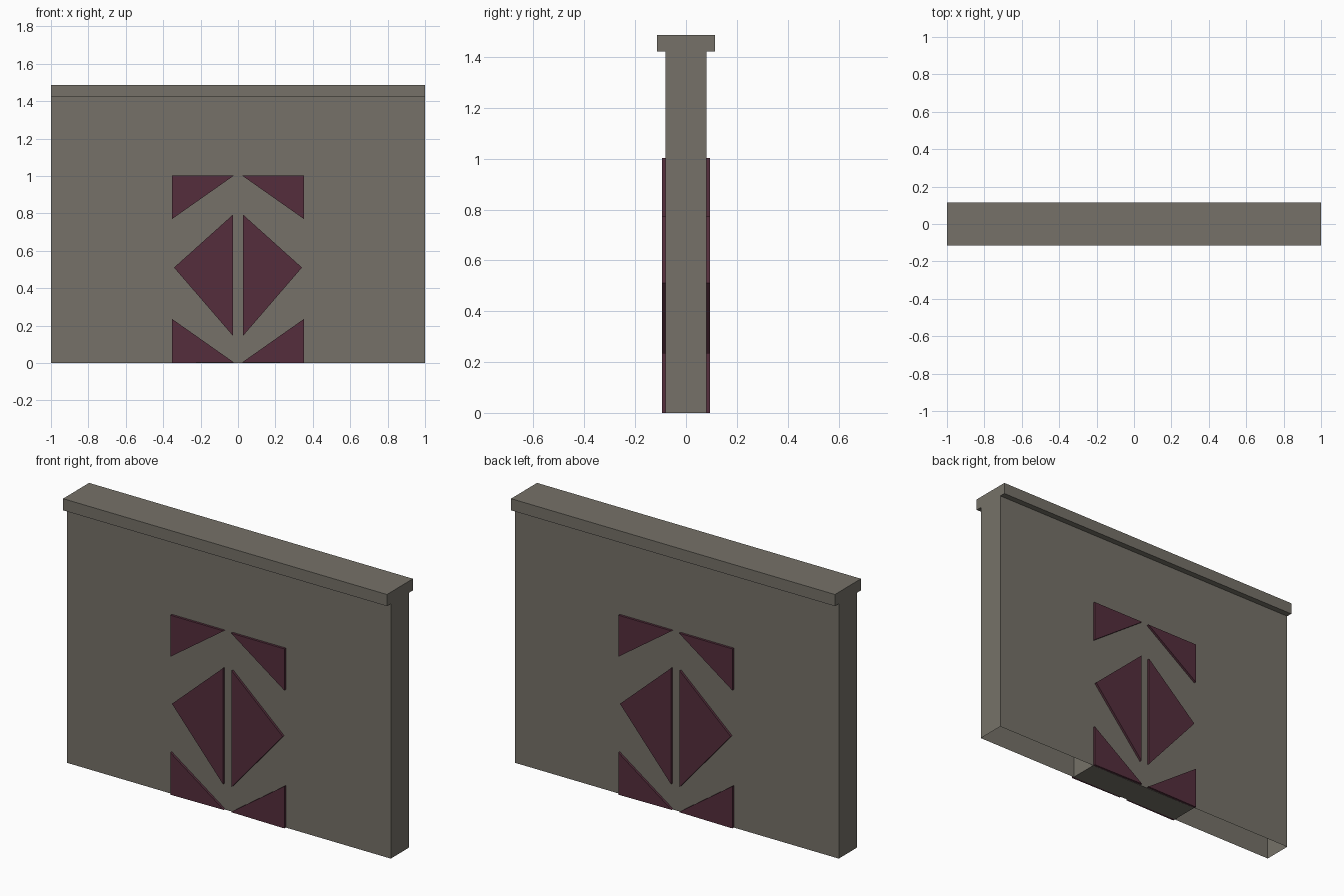
import bpy, bmesh

if "Cube" in bpy.data.objects:
    bpy.data.objects.remove(bpy.data.objects["Cube"])

WALL_Y, CAP_Y, PLATE_Y = 0.081, 0.115, 0.094
WALL_Z, TOP_Z = 1.422, 1.487
DOOR_X, DOOR_Z = 0.352, 1.0


def material(name, rgb):
    m = bpy.data.materials.new(name)
    m.diffuse_color = (*rgb, 1)
    m.use_nodes = True
    m.node_tree.nodes["Principled BSDF"].inputs["Base Color"].default_value = m.diffuse_color
    return m


stone = material("warm grey stone", (0.180, 0.167, 0.140))
plum = material("dark plum", (0.089, 0.027, 0.045))


def finish(name, bm, mat):
    mesh = bpy.data.meshes.new(name)
    bmesh.ops.remove_doubles(bm, verts=bm.verts, dist=1e-5)
    bmesh.ops.recalc_face_normals(bm, faces=bm.faces)
    bm.to_mesh(mesh)
    bm.free()
    mesh.materials.append(mat)
    ob = bpy.data.objects.new(name, mesh)
    bpy.context.collection.objects.link(ob)
    return ob


def face(bm, pts):
    return bm.faces.new([bm.verts.new(p) for p in pts])


# Wall shell: open underneath, doorway cut in both faces, cap overhanging the sides
bm = bmesh.new()
arch = [(-1, 0), (-DOOR_X, 0), (-DOOR_X, DOOR_Z), (DOOR_X, DOOR_Z),
        (DOOR_X, 0), (1, 0), (1, WALL_Z), (-1, WALL_Z)]
face(bm, [(x, -WALL_Y, z) for x, z in arch])
face(bm, [(x, WALL_Y, z) for x, z in reversed(arch)])
cap = [(-WALL_Y, WALL_Z), (-CAP_Y, WALL_Z), (-CAP_Y, TOP_Z),
       (CAP_Y, TOP_Z), (CAP_Y, WALL_Z), (WALL_Y, WALL_Z)]
for (y0, z0), (y1, z1) in zip(cap, cap[1:]):
    face(bm, [(-1, y0, z0), (1, y0, z0), (1, y1, z1), (-1, y1, z1)])
outline = [(-WALL_Y, 0)] + cap + [(WALL_Y, 0)]
face(bm, [(1, y, z) for y, z in reversed(outline)])
face(bm, [(-1, y, z) for y, z in outline])
finish("wall_with_cap", bm, stone)

# Door block filling the doorway, flush with the wall
bm = bmesh.new()
bmesh.ops.create_cube(bm, size=1)
for v in bm.verts:
    v.co = (v.co.x * 2 * DOOR_X, v.co.y * 2 * WALL_Y, (v.co.z + 0.5) * DOOR_Z)
finish("door_block", bm, stone)

# Raised triangular door plates, mirrored left/right and front/back
triangles = {
    "upper_corner_plates": [(0.352, 1.002), (0.022, 1.002), (0.352, 0.77)],
    "middle_plates": [(0.027, 0.793), (0.027, 0.145), (0.342, 0.51)],
    "lower_corner_plates": [(0.352, 0.0), (0.352, 0.235), (0.022, 0.003)],
}
for name, tri in triangles.items():
    bm = bmesh.new()
    base = face(bm, [(x, -WALL_Y, z) for x, z in tri])
    ext = bmesh.ops.extrude_face_region(bm, geom=[base])
    for g in ext["geom"]:
        if isinstance(g, bmesh.types.BMVert):
            g.co.y = -PLATE_Y
    # drop any face lying on the door surface
    hidden = [f for f in bm.faces if all(abs(v.co.y + WALL_Y) < 1e-5 for v in f.verts)]
    bmesh.ops.recalc_face_normals(bm, faces=bm.faces)
    ob = finish(name, bm, plum) if not hidden else None
    if ob is None:
        ob = finish(name, bm, plum)
    mod = ob.modifiers.new("both_sides", 'MIRROR')
    mod.use_axis = (True, True, False)
    mod.use_mirror_merge = False
